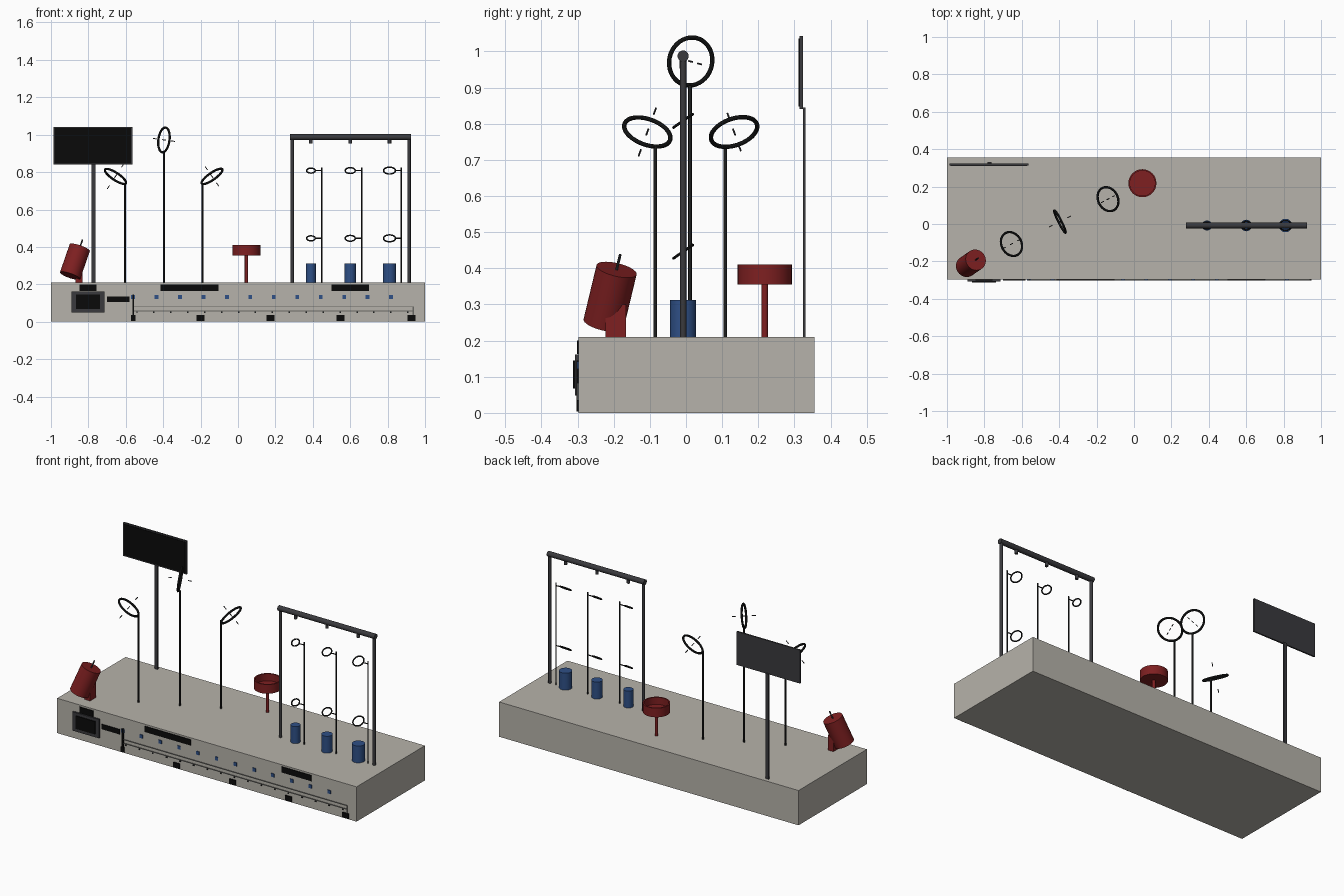
import bpy
import math
from mathutils import Vector

cube = bpy.data.objects.get("Cube")
if cube:
    bpy.data.objects.remove(cube, do_unlink=True)


def material(name, r, g, b):
    m = bpy.data.materials.new(name)
    m.use_nodes = True
    m.diffuse_color = (r, g, b, 1)
    m.node_tree.nodes["Principled BSDF"].inputs["Base Color"].default_value = (r, g, b, 1)
    return m


CONCRETE = material("concrete grey", 0.47, 0.45, 0.405)
RED = material("dark red", 0.21, 0.014, 0.015)
BLUE = material("steel blue", 0.028, 0.08, 0.24)
GREY = material("charcoal", 0.042, 0.042, 0.047)
DARK = material("soft black", 0.012, 0.013, 0.013)
BLACK = material("screen black", 0.003, 0.003, 0.003)
PIPE = material("pipe grey", 0.14, 0.14, 0.13)


def finish(name, mat, smooth=True):
    ob = bpy.context.object
    ob.name = name
    ob.data.materials.append(mat)
    if smooth:
        bpy.ops.object.shade_smooth_by_angle(angle=math.radians(35))
    return ob


def box(name, x, y, z, mat):
    """Box from (min, max) ranges on each axis."""
    bpy.ops.mesh.primitive_cube_add(size=1, location=[(a + b) / 2 for a, b in (x, y, z)])
    bpy.context.object.scale = [b - a for a, b in (x, y, z)]
    bpy.ops.object.transform_apply(location=False, rotation=False, scale=True)
    return finish(name, mat, False)


def rod(name, p, q, r, mat, sides=16):
    """Cylinder between two points."""
    p, q = Vector(p), Vector(q)
    d = q - p
    bpy.ops.mesh.primitive_cylinder_add(vertices=sides, radius=r, depth=d.length,
                                        location=(p + q) / 2,
                                        rotation=d.to_track_quat('Z', 'Y').to_euler())
    return finish(name, mat)


def hoop(name, centre, normal, outer, minor, mat):
    """Ring facing along its normal."""
    bpy.ops.mesh.primitive_torus_add(major_radius=outer - minor, minor_radius=minor,
                                     major_segments=40, minor_segments=10, location=centre,
                                     rotation=Vector(normal).to_track_quat('Z', 'Y').to_euler())
    return finish(name, mat)


# Base block
TOP = 0.21
FRONT = -0.297
box("base", (-1, 1), (FRONT, 0.355), (0, TOP), CONCRETE)

# Display board on a flat post
box("board_back", (-0.987, -0.564), (0.314, 0.323), (0.84, 1.042), GREY)
box("board_screen", (-0.98, -0.571), (0.311, 0.315), (0.847, 1.035), BLACK)
box("board_post", (-0.783, -0.763), (0.323, 0.331), (TOP, 0.845), GREY)

# Large hoops on poles, each with a dashed axis line
hoops = [
    ((-0.655, -0.107, 0.777), (0.53, 0.29, 0.80), (-0.605, -0.085), 0.742, 0.072),
    ((-0.396, 0.013, 0.972), (0.88, 0.44, -0.12), (-0.396, 0.011), 0.905, 0.055),
    ((-0.139, 0.133, 0.777), (-0.55, -0.28, 0.79), (-0.190, 0.109), 0.742, 0.055),
]
for i, (c, n, pole, height, reach) in enumerate(hoops, 1):
    c, n = Vector(c), Vector(n).normalized()
    hoop(f"hoop_{i}", c, n, 0.073, 0.0062, DARK)
    rod(f"hoop_pole_{i}", (*pole, TOP), (*pole, height), 0.005, DARK, 12)
    for k in (-1, 0, 1):
        rod(f"hoop_dash_{i}", c + n * (k * reach - 0.011), c + n * (k * reach + 0.011),
            0.0025, GREY, 8)

# Tilted barrel on a bracket with a muzzle rod
low, high = Vector((-0.898, -0.228, 0.246)), Vector((-0.846, -0.192, 0.396))
axis = (high - low).normalized()
rod("barrel", low, high, 0.057, RED, 32)
rod("barrel_rod", high - axis * 0.01, high + axis * 0.046, 0.004, GREY, 10)
box("barrel_bracket", (-0.868, -0.832), (-0.223, -0.166), (TOP, 0.30), RED)

# Open red bowl on a column
CX, CY = 0.045, 0.218
rod("bowl_column", (CX, CY, TOP), (CX, CY, 0.36), 0.009, RED)
profile = [(0.0, 0.355), (0.075, 0.355), (0.075, 0.41), (0.067, 0.41), (0.067, 0.367), (0.0, 0.367)]
SEG = 32
verts, faces = [], []
for s in range(SEG):
    a = 2 * math.pi * s / SEG
    verts += [(r * math.cos(a), r * math.sin(a), z) for r, z in profile]
P = len(profile)
for s in range(SEG):
    t = (s + 1) % SEG
    faces += [(s * P + k, t * P + k, t * P + k + 1, s * P + k + 1) for k in range(P - 1)]
mesh = bpy.data.meshes.new("bowl")
mesh.from_pydata(verts, [], faces)
bowl = bpy.data.objects.new("bowl", mesh)
bowl.location = (CX, CY, 0)
bpy.context.collection.objects.link(bowl)
bpy.ops.object.select_all(action='DESELECT')
bpy.context.view_layer.objects.active = bowl
bowl.select_set(True)
bpy.ops.object.mode_set(mode='EDIT')
bpy.ops.mesh.select_all(action='SELECT')
bpy.ops.mesh.remove_doubles(threshold=0.0001)
bpy.ops.object.mode_set(mode='OBJECT')
finish("bowl", RED)

# Gantry frame
GY = -0.008
for x, side in ((0.29, "right"), (0.915, "left")):
    rod(f"gantry_post_{side}", (x, GY, TOP), (x, GY, 0.985), 0.009, GREY)
rod("gantry_bar", (0.278, GY, 0.987), (0.926, GY, 0.987), 0.0155, GREY, 20)

# Nozzle, pair of rings, pole and bucket in each gantry bay
for i, (x, r) in enumerate(((0.39, 0.027), (0.60, 0.031), (0.81, 0.036)), 1):
    rod(f"nozzle_{i}", (x, GY, 0.952), (x, GY, 0.98), 0.0095, GREY)
    rod(f"bucket_{i}", (x, GY, TOP), (x, GY, 0.312), r, BLUE, 28)
    px = x + 0.06 if i == 0 else x + 0.058 + 0.003 * (i - 1)
    rod(f"ring_pole_{i}", (px, GY, TOP), (px, GY, 0.825), 0.004, DARK, 12)
    for z in (0.808, 0.446):
        hoop(f"small_ring_{i}", (x, GY, z), (0, -0.57, 0.82), r, 0.004, DARK)
        rod(f"ring_arm_{i}", (x + r - 0.004, GY, z), (px, GY, z), 0.003, DARK, 8)


def plate(name, x, z, mat, depth=0.004):
    """Thin plate on the front of the base."""
    return box(name, x, (FRONT - depth, FRONT + 0.001), z, mat)


# Control screen
plate("control_housing", (-0.89, -0.715), (0.048, 0.162), GREY, 0.010)
box("control_screen", (-0.866, -0.738), (-0.312, -0.306), (0.067, 0.145), BLACK)
plate("control_label", (-0.848, -0.757), (0.163, 0.2), BLACK)

# Dark label plates
for x, z in (((-0.70, -0.58), (0.105, 0.135)),
             ((-0.415, -0.105), (0.165, 0.20)),
             ((0.50, 0.70), (0.165, 0.20))):
    plate("label_plate", x, z, BLACK)

# Row of blue markers
for i in range(12):
    x = -0.561 + 0.1254 * i
    plate("blue_marker", (x - 0.01, x + 0.01), (0.121, 0.142), BLUE)

# Pipe run with small drips and foot blocks
for z in (0.080, 0.058):
    plate("pipe_line", (-0.565, 0.938), (z - 0.002, z + 0.002), PIPE)
plate("pipe_inlet", (-0.565, -0.555), (0.02, 0.145), BLACK, 0.006)
plate("pipe_outlet", (0.934, 0.940), (0.03, 0.082), PIPE)
for i in range(17):
    x = -0.54 + 0.0905 * i
    plate("pipe_drip", (x - 0.004, x + 0.004), (0.047, 0.056), DARK)
for x, h in ((-0.56, 0.011), (-0.20, 0.021), (0.174, 0.021), (0.548, 0.021), (0.928, 0.021)):
    plate("foot_block", (x - h, x + h), (0.004, 0.035), BLACK, 0.006)
